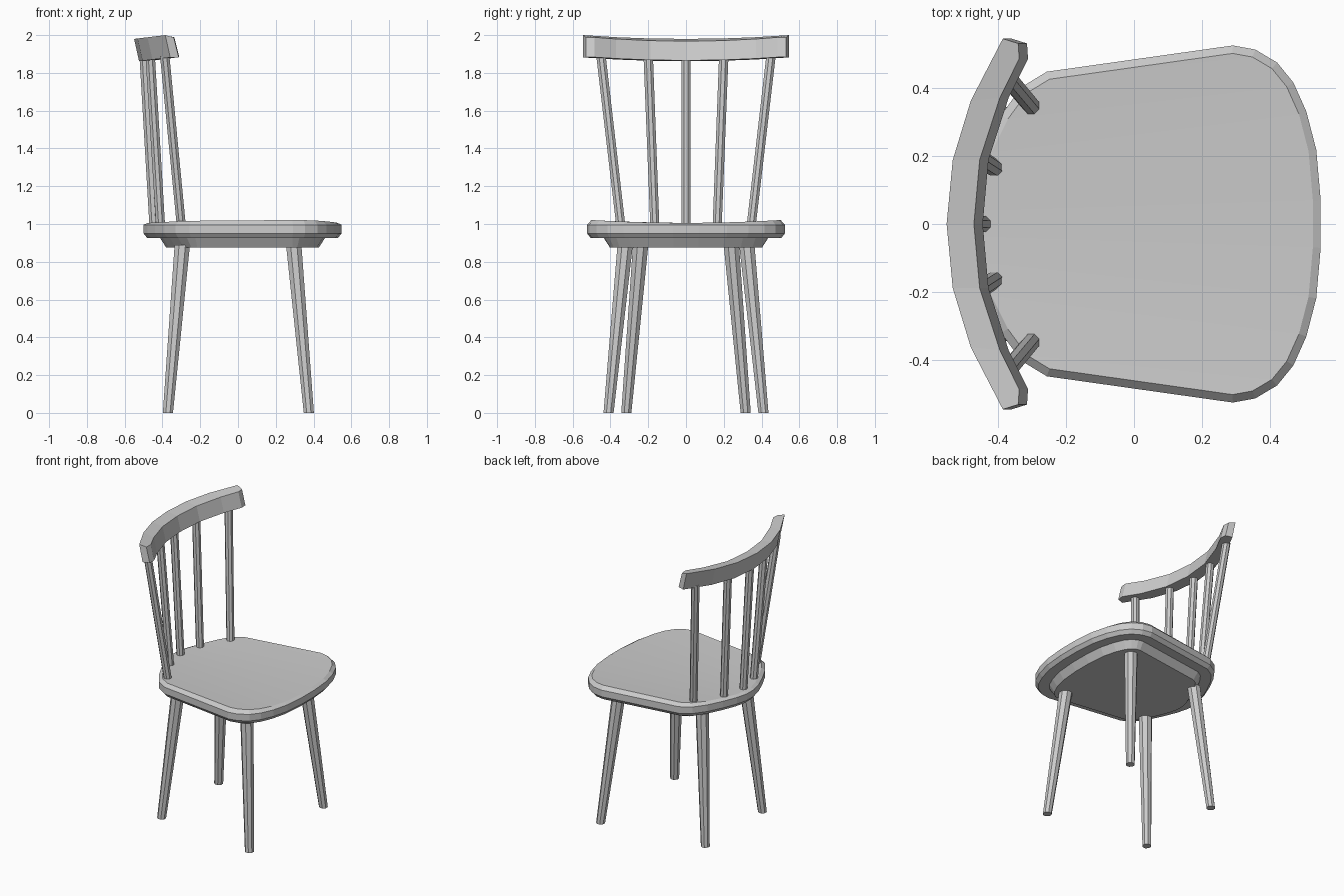
import bpy
from math import cos, sin, pi
from mathutils import Vector

if "Cube" in bpy.data.objects:
    bpy.data.objects.remove(bpy.data.objects["Cube"])


def loft(name, rings, caps=True):
    """Closed skin through rings of equal vertex count."""
    n = len(rings[0])
    verts = [v for r in rings for v in r]
    faces = [(k * n + i, k * n + (i + 1) % n, (k + 1) * n + (i + 1) % n, (k + 1) * n + i)
             for k in range(len(rings) - 1) for i in range(n)]
    if caps:
        faces += [tuple(reversed(range(n))),
                  tuple(range((len(rings) - 1) * n, len(rings) * n))]
    return make(name, verts, faces)


def make(name, verts, faces):
    me = bpy.data.meshes.new(name)
    me.from_pydata(verts, [], faces)
    ob = bpy.data.objects.new(name, me)
    bpy.context.collection.objects.link(ob)
    return ob


def rod(name, bottom, top, r0, r1, sides=8):
    """Tapered faceted rod with horizontal ends."""
    rings = []
    for p, r in ((bottom, r0), (top, r1)):
        rings.append([(p[0] + r * cos((i + .5) * 2 * pi / sides),
                       p[1] + r * sin((i + .5) * 2 * pi / sides), p[2])
                      for i in range(sides)])
    return loft(name, rings)


def inset(pts, d):
    """Move a counter-clockwise outline inwards by d."""
    out = []
    for i, p in enumerate(pts):
        a = (p - pts[i - 1]).normalized()
        b = (pts[(i + 1) % len(pts)] - p).normalized()
        m = Vector((-a.y - b.y, a.x + b.x)).normalized()
        out.append(p + m * (d / m.dot(Vector((-a.y, a.x)))))
    return out


# seat outline: front edge then back edge, mirrored over y
front = [(.548, .07), (.535, .218), (.506, .33), (.468, .415),
         (.42, .474), (.356, .512), (.29, .524)]
back = [(-.256, .447), (-.33, .402), (-.39, .32), (-.44, .22),
        (-.48, .12), (-.5, .04)]
half = front + back
outline = [Vector(p) for p in half] + [Vector((x, -y)) for x, y in reversed(half)]
N = len(outline)


def ring(d, z, dish=0.0):
    return [(p.x, p.y, z + dish * (p.y / .5) ** 2) for p in inset(outline, d)]


# seat: bevelled slab with a slightly dished top
seat_rings = [ring(.02, .925), ring(0, .95), ring(0, .996), ring(.023, 1.006, .015)]
verts = [v for r in seat_rings for v in r]
faces = [(k * N + i, k * N + (i + 1) % N, (k + 1) * N + (i + 1) % N, (k + 1) * N + i)
         for k in range(3) for i in range(N)]
faces.append(tuple(reversed(range(N))))
H, F, B, o = len(half), len(front), len(back), 3 * N
# dished top in strips running front to back
fr = [o + (i % N) for i in range(-F, F)]
bk = [o + i for i in range(N - F - 1, F - 1, -1)]
bk = [bk[0]] + bk + [bk[-1]]
for i in range(len(fr) - 1):
    q = [fr[i], fr[i + 1], bk[i + 1], bk[i]]
    faces.append(tuple(dict.fromkeys(q)))
make("seat", verts, faces)

# tapered plate under the seat
loft("seat_underframe", [ring(.12, .875), ring(.085, .93)])

# splayed legs
for s, side in ((1, "left"), (-1, "right")):
    rod("front_leg_" + side, (.375, s * .41, 0), (.295, s * .322, .89), .029, .044)
    rod("back_leg_" + side, (-.371, s * .316, 0), (-.295, s * .24, .89), .029, .044)

# back spindles
for i, (xb, yb, xt, yt) in enumerate([(-.445, 0, -.497, 0), (-.41, .165, -.465, .2),
                                      (-.30, .345, -.388, .45)]):
    for s in ((1, -1) if yb else (1,)):
        rod(f"spindle_{i}_{'left' if s > 0 else 'right'}",
            (xb, s * yb, .99), (xt, s * yt, 1.89), .026, .027)

# curved top rail: back curve and front curve, leaning backwards
rail_back = [(-.55, 0), (-.532, .188), (-.479, .362), (-.385, .544)]
rail_front = [(-.47, 0), (-.453, .188), (-.394, .37), (-.337, .485), (-.34, .53)]


def mirrored(pts):
    return [(x, -y) for x, y in reversed(pts[1:])] + pts


b, f = mirrored(rail_back), mirrored(rail_front)
rb, rf = len(b), len(f)
verts = []
for dx, z in ((0, 1.98), (.026, 1.862)):
    verts += [(x + dx, y, z + .12 * (x + .55)) for x, y in b]
    verts += [(x + dx, y, z - .012 + .15 * (x + .47) if dx == 0 else z + .004 + .13 * (x + .47))
              for x, y in f]
n = rb + rf
faces = []
# top and bottom strips; the end strips include the cut corners
for o, flip in ((0, False), (n, True)):
    for i in range(rb - 1):
        q = [o + i, o + i + 1, o + rb + i + 2, o + rb + i + 1]
        if i == 0:
            q.append(o + rb)
        if i == rb - 2:
            q.insert(2, o + n - 1)
        faces.append(tuple(q if flip else reversed(q)))
loop = list(range(rb)) + list(range(n - 1, rb - 1, -1))
for i, a in enumerate(loop):
    c = loop[(i + 1) % n]
    faces.append((a, c, c + n, a + n))
rail = make("top_rail", verts, faces)

# consistent outward normals
import bmesh
for ob in bpy.context.collection.objects:
    bm = bmesh.new()
    bm.from_mesh(ob.data)
    bmesh.ops.recalc_face_normals(bm, faces=bm.faces)
    bm.to_mesh(ob.data)
    bm.free()
